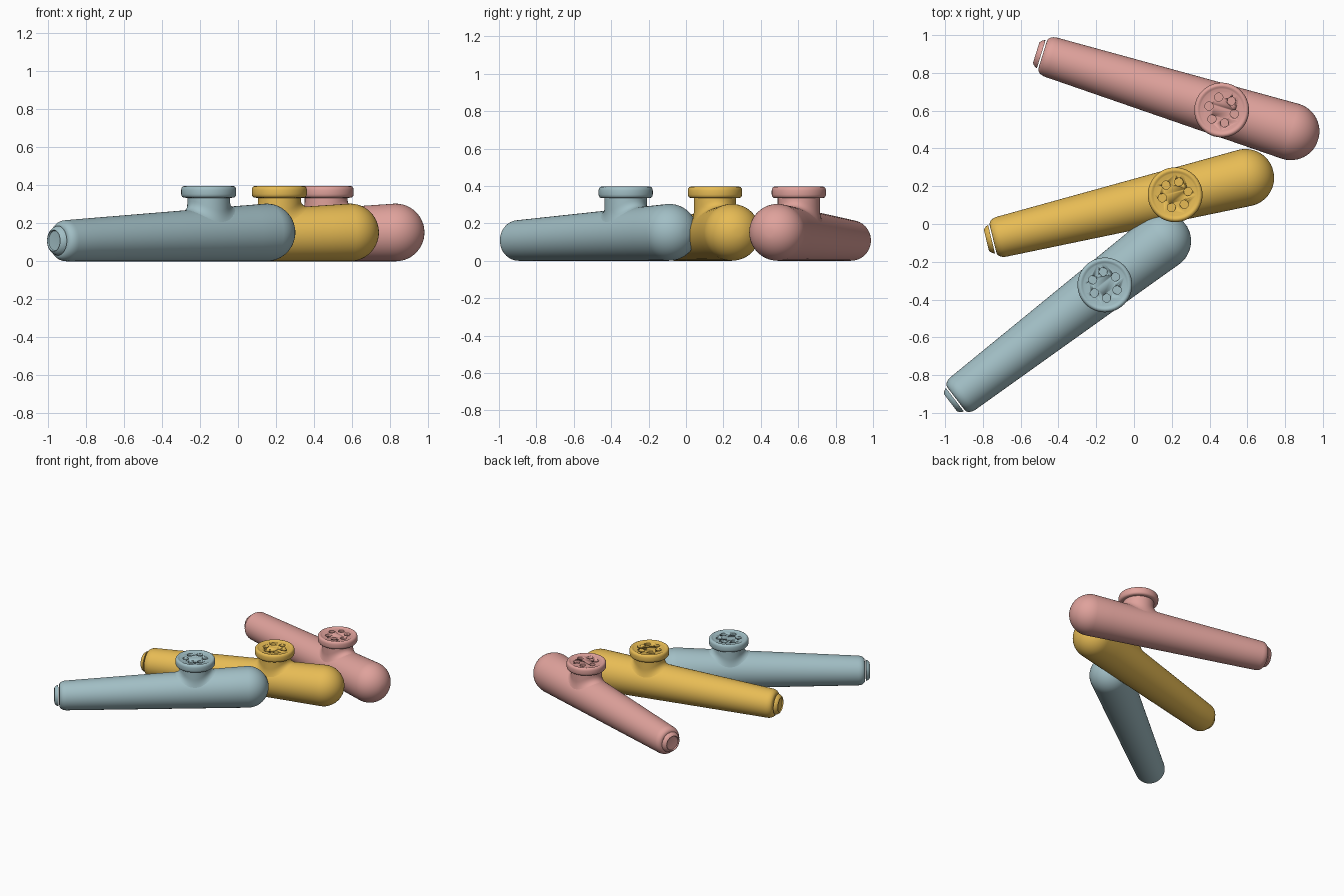
import bpy, bmesh
from math import sin, cos, pi, sqrt
from mathutils import Matrix, Vector, Euler
from math import radians

if "Cube" in bpy.data.objects:
    bpy.data.objects.remove(bpy.data.objects["Cube"])

BIG, SMALL, LENGTH, CAP_S = 0.152, 0.107, 1.375, -0.383
N = 48


def radius_at(s):
    return BIG + (BIG - SMALL) * s / LENGTH


def loft(name, rings, mat, matrix, closed=False):
    """Skin a list of rings; cap both ends, or join last ring to first."""
    bm = bmesh.new()
    loops = [[bm.verts.new(p) for p in ring] for ring in rings]
    pairs = list(zip(loops, loops[1:]))
    if closed:
        pairs.append((loops[-1], loops[0]))
    for a, b in pairs:
        for i in range(len(a)):
            j = (i + 1) % len(a)
            bm.faces.new((a[i], a[j], b[j], b[i]))
    if not closed:
        bm.faces.new(loops[0])
        bm.faces.new(loops[-1])
    bmesh.ops.recalc_face_normals(bm, faces=bm.faces)
    me = bpy.data.meshes.new(name)
    bm.to_mesh(me)
    bm.free()
    ob = bpy.data.objects.new(name, me)
    bpy.context.collection.objects.link(ob)
    ob.matrix_world = matrix
    if mat:
        me.materials.append(mat)
    bpy.ops.object.select_all(action='DESELECT')
    ob.select_set(True)
    bpy.context.view_layer.objects.active = ob
    bpy.ops.object.shade_smooth_by_angle(angle=radians(35))
    return ob


def ring_x(s, r, cz):
    return [(s, r * cos(2 * pi * i / N), cz + r * sin(2 * pi * i / N)) for i in range(N)]


def ring_z(r, z, x=0.0, y=0.0, n=N):
    return [(x + r * cos(2 * pi * i / n), y + r * sin(2 * pi * i / n), z) for i in range(n)]


def whistle(label, color, x, y, angle):
    mat = bpy.data.materials.new(label)
    mat.diffuse_color = (*color, 1)
    mat.use_nodes = True
    mat.node_tree.nodes["Principled BSDF"].inputs["Base Color"].default_value = mat.diffuse_color
    m = Matrix.Translation((x, y, 0)) @ Matrix.Rotation(radians(angle), 4, 'Z')

    # tapered tube: domed wide end, straight taper, rounded narrow end
    rings = []
    for k in range(1, 13):
        a = pi / 2 * k / 12
        rings.append(ring_x(BIG * cos(a), BIG * sin(a), BIG))
    for k in range(1, 11):
        s = -(LENGTH - 0.05) * k / 10
        rings.append(ring_x(s, radius_at(s), radius_at(s)))
    r_end = radius_at(-(LENGTH - 0.05))
    for k in range(1, 7):
        a = pi / 2 * k / 6
        rings.append(ring_x(-LENGTH + 0.05 - 0.05 * sin(a), r_end - 0.033 * (1 - cos(a)), r_end))
    loft(label + "_tube", rings, mat, m)

    # shallow mouth ring just off the narrow end
    prof = [(0, .078), (.012, .073), (.022, .065), (.028, .056), (.02, .052), (.018, .02)]
    loft(label + "_mouth_ring",
         [ring_x(-LENGTH - 0.008 - d, r, r_end) for d, r in prof], mat, m)

    # neck whose foot is blended into the tube
    neck_r, rings = 0.113, []

    def surf(px, py):
        r = radius_at(CAP_S + px)
        return r + sqrt(max(r * r - py * py, 0))

    rings.append(ring_z(neck_r, 0.345))
    for k in range(9):
        t, ring = k / 8, []
        for i in range(N):
            c, s = cos(2 * pi * i / N), sin(2 * pi * i / N)
            foot = neck_r + 0.024 + 0.024 * c * c
            corner = Vector((neck_r * c, neck_r * s, surf(neck_r * c, neck_r * s)))
            start = corner + Vector((0, 0, 0.045))
            end = Vector((foot * c, foot * s, surf(foot * c, foot * s) - 0.002))
            ring.append(start * (1 - t) ** 2 + corner * 2 * t * (1 - t) + end * t * t)
        rings.append(ring)
    rings.append(ring_z(0.09, 0.15))
    mc = m @ Matrix.Translation((CAP_S, 0, 0))
    loft(label + "_neck", rings, mat, mc)

    # round cap with rolled edge and slightly sunk top
    prof = [(.105, .334), (.13, .335), (.138, .338), (.143, .345), (.145, .354), (.145, .376),
            (.143, .386), (.138, .393), (.131, .396), (.124, .395), (.118, .391), (.112, .389)]
    cap = loft(label + "_cap", [ring_z(r, z) for r, z in prof], mat, mc)

    # six shallow holes in the cap
    for k in range(6):
        a = k * pi / 3
        cut = loft(label + "_hole_cutter", [ring_z(.022, z, .07 * cos(a), .07 * sin(a), 20)
                                            for z in (.372, .42)], None, mc)
        cut.hide_render = True
        cut.hide_viewport = True
        mod = cap.modifiers.new("hole", 'BOOLEAN')
        mod.operation = 'DIFFERENCE'
        mod.solver = 'EXACT'
        mod.object = cut


whistle("blue_whistle", (0.36, 0.52, 0.56), 0.15, -0.09, 37.4)
whistle("yellow_whistle", (0.80, 0.50, 0.09), 0.59, 0.245, 13.6)
whistle("pink_whistle", (0.74, 0.36, 0.33), 0.83, 0.49, -17.2)
